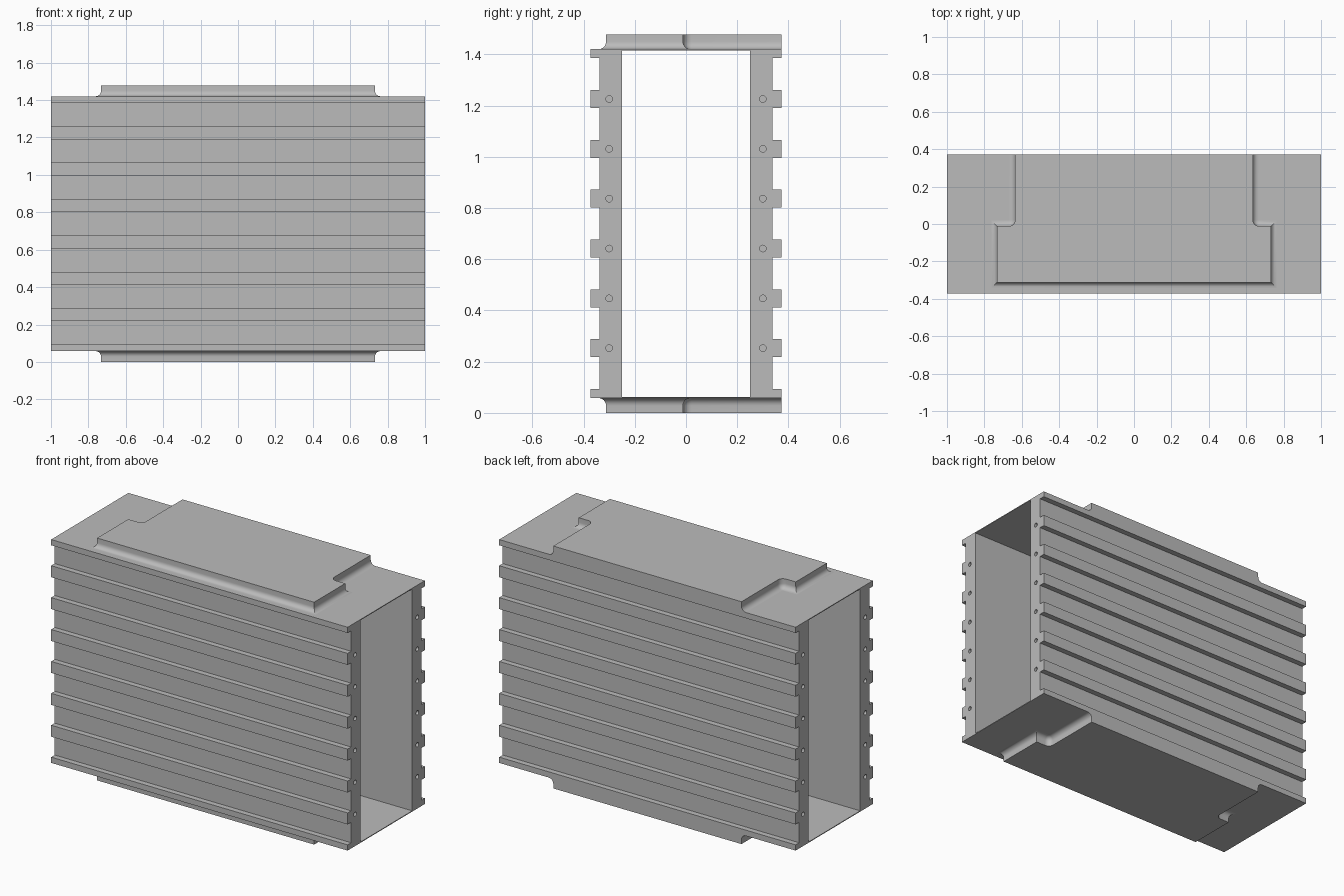
import bpy, bmesh, math
from mathutils import Matrix, Vector

cube = bpy.data.objects.get("Cube")
if cube:
    bpy.data.objects.remove(cube, do_unlink=True)

LENGTH = 1.0             # half length in x
Z0, Z1 = 0.058, 1.42     # housing bottom and top
HEIGHT = 1.478
RIB_Y, WALL_Y, INNER_Y = 0.372, 0.338, 0.25
SHEET = 0.005
PITCH = (Z1 - Z0) / 7
RIB_HALF = 0.035

grey = bpy.data.materials.new("aluminium grey")
grey.use_nodes = True
COLOUR = (0.5, 0.5, 0.5, 1)
grey.diffuse_color = COLOUR
grey.node_tree.nodes["Principled BSDF"].inputs["Base Color"].default_value = COLOUR


def make_object(name, bm):
    bmesh.ops.recalc_face_normals(bm, faces=bm.faces)
    mesh = bpy.data.meshes.new(name)
    bm.to_mesh(mesh)
    bm.free()
    mesh.materials.append(grey)
    obj = bpy.data.objects.new(name, mesh)
    bpy.context.collection.objects.link(obj)
    return obj


def activate(obj):
    bpy.ops.object.select_all(action='DESELECT')
    obj.select_set(True)
    bpy.context.view_layer.objects.active = obj


# Ribbed housing: half of the hollow section, extruded along x and mirrored
def housing_profile():
    pts = [(0, Z0), (RIB_Y, Z0), (RIB_Y, Z0 + RIB_HALF), (WALL_Y, Z0 + RIB_HALF)]
    for i in range(1, 7):
        z = Z0 + i * PITCH
        lo, hi = z - RIB_HALF, z + RIB_HALF
        pts += [(WALL_Y, lo), (RIB_Y, lo), (RIB_Y, hi), (WALL_Y, hi)]
    pts += [(WALL_Y, Z1 - RIB_HALF), (RIB_Y, Z1 - RIB_HALF), (RIB_Y, Z1), (0, Z1)]
    pts += [(0, Z1 - SHEET), (INNER_Y, Z1 - SHEET),
            (INNER_Y, Z0 + SHEET), (0, Z0 + SHEET)]
    return pts


bm = bmesh.new()
section = bm.faces.new([bm.verts.new((-LENGTH, y, z)) for y, z in housing_profile()])
extruded = bmesh.ops.extrude_face_region(bm, geom=[section], use_keep_orig=True)
moved = [g for g in extruded["geom"] if isinstance(g, bmesh.types.BMVert)]
bmesh.ops.translate(bm, verts=moved, vec=(2 * LENGTH, 0, 0))
seam = [f for f in bm.faces if all(abs(v.co.y) < 1e-5 for v in f.verts)]
bmesh.ops.delete(bm, geom=seam, context='FACES')
housing = make_object("ribbed_housing", bm)
mirror = housing.modifiers.new("mirror", 'MIRROR')
mirror.use_axis = (False, True, False)

# Screw holes in both ends, one behind each rib
bm = bmesh.new()
for end in (-1, 1):
    for side in (-1, 1):
        for i in range(1, 7):
            place = Matrix.Translation((end * LENGTH, side * 0.3, Z0 + i * PITCH))
            turn = Matrix.Rotation(math.pi / 2, 4, 'Y')
            bmesh.ops.create_cone(bm, cap_ends=True, segments=16, radius1=0.013,
                                  radius2=0.013, depth=0.12, matrix=place @ turn)
cutter = make_object("screw_hole_cutter", bm)
cutter.hide_render = True
cut = housing.modifiers.new("screw holes", 'BOOLEAN')
cut.operation = 'DIFFERENCE'
cut.solver = 'EXACT'
cut.object = cutter
activate(housing)
for modifier in list(housing.modifiers):
    bpy.ops.object.modifier_apply(modifier=modifier.name)
bpy.data.objects.remove(cutter, do_unlink=True)
activate(housing)
bpy.ops.object.shade_smooth_by_angle(angle=math.radians(30))


# Stepped pads: a T outline, grown outwards by the fillet towards its base
def pad_outline(grow):
    wide, narrow = 0.732 + grow, 0.635 + grow
    front, step, back = -0.312 - grow, -0.012 + grow, RIB_Y
    r = 0.034 - grow
    right = [(wide, front), (wide, step)]
    for k in range(7):
        a = -math.pi / 2 - k * math.pi / 12
        right.append((narrow + r + r * math.cos(a), step + r + r * math.sin(a)))
    right.append((narrow, back))
    return right + [(-x, y) for x, y in reversed(right)]


def make_pad(name, base, direction):
    height, r = HEIGHT - Z1, 0.03
    levels = [(0, height)]
    for k in range(7):
        a = k * math.pi / 12
        levels.append((r - r * math.cos(a), r - r * math.sin(a)))
    bm = bmesh.new()
    rings = [[bm.verts.new((x, y, base + direction * h)) for x, y in pad_outline(g)]
             for g, h in levels]
    for upper, lower in zip(rings, rings[1:]):
        for i in range(len(upper)):
            j = (i + 1) % len(upper)
            bm.faces.new((upper[i], upper[j], lower[j], lower[i]))
    bm.faces.new(rings[0])
    bm.faces.new(rings[-1])
    pad = make_object(name, bm)
    activate(pad)
    bpy.ops.object.shade_smooth_by_angle(angle=math.radians(30))


make_pad("top_pad", Z1, 1)
make_pad("bottom_pad", Z0, -1)
